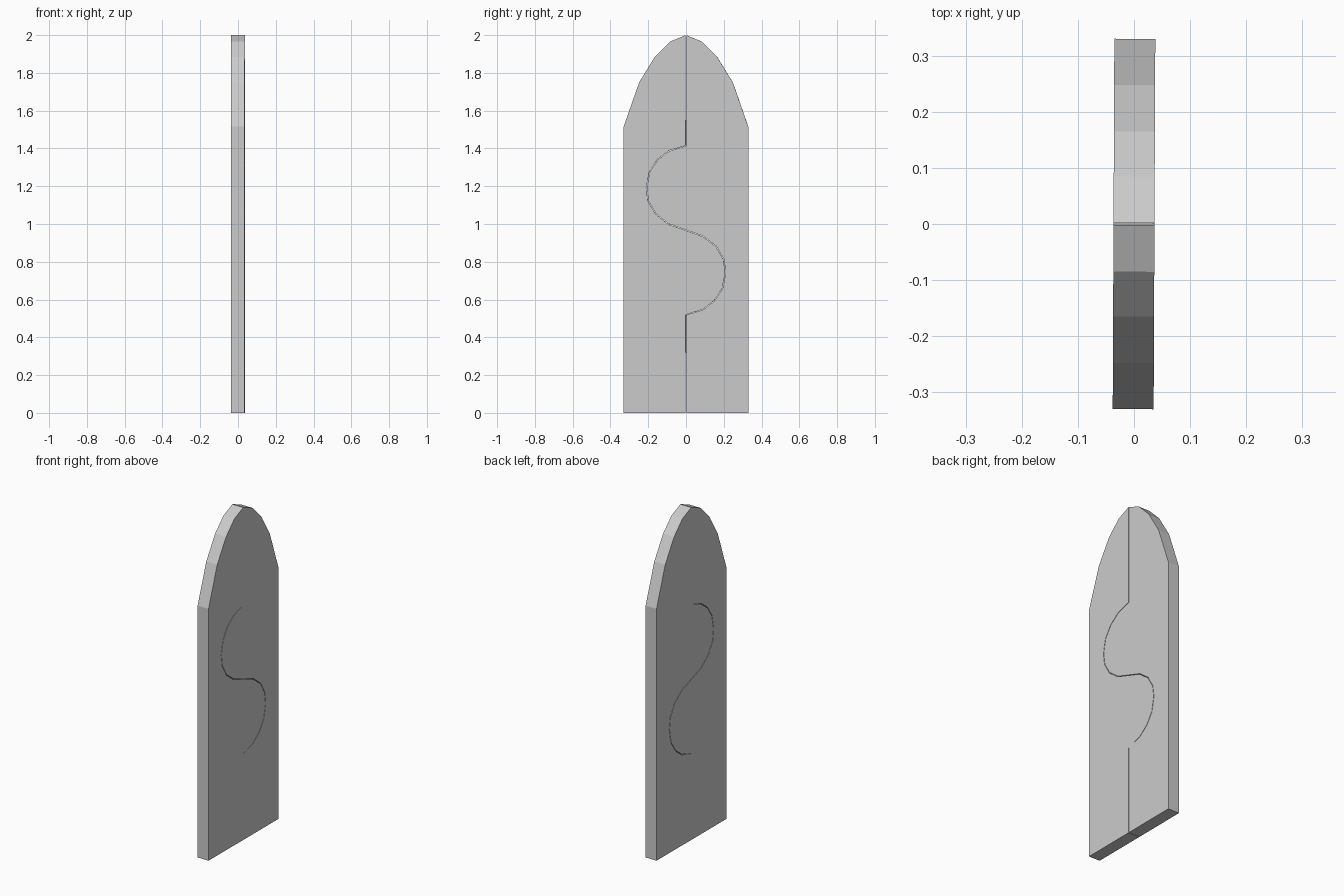
import bpy, bmesh

if "Cube" in bpy.data.objects:
    bpy.data.objects.remove(bpy.data.objects["Cube"])

THICK = 0.0365   # half thickness
GAP = 0.0015     # half of the seam gap
SKEW = -0.0045   # slight turn of the closed doors

# S-shaped seam: upper bulge, then the same turned half way round
MID = 0.967
bulge = [(0, 1.415), (-0.09, 1.387), (-0.15, 1.341), (-0.193, 1.275),
         (-0.209, 1.192), (-0.2, 1.122), (-0.16, 1.053), (-0.09, 0.999)]
seam = bulge + [(-y, 2 * MID - z) for y, z in reversed(bulge)]

# Pointed arch, from tip to outer corner
arch = [(0.085, 1.965), (0.165, 1.885), (0.248, 1.75), (0.33, 1.515), (0.33, 0)]


def door_leaf(name, side):
    inner = [(0, 2.0)] + seam + [(0, 0)]
    pts = []
    for i, (y, z) in enumerate(inner):
        # offset along the seam normal to leave a hairline gap
        a, b = inner[max(i - 1, 0)], inner[min(i + 1, len(inner) - 1)]
        dy, dz = b[0] - a[0], b[1] - a[1]
        d = (dy * dy + dz * dz) ** 0.5
        oz = side * GAP * dy / d if 0 < i < len(inner) - 1 else 0
        pts.append((y - side * GAP * dz / d, z + oz))
    pts += [(side * y, z) for y, z in reversed(arch)]
    bm = bmesh.new()
    face = bm.faces.new([bm.verts.new((-THICK, y, z)) for y, z in pts])
    ext = bmesh.ops.extrude_face_region(bm, geom=[face], use_keep_orig=True)
    moved = [v for v in ext["geom"] if isinstance(v, bmesh.types.BMVert)]
    bmesh.ops.translate(bm, verts=moved, vec=(2 * THICK, 0, 0))
    bmesh.ops.recalc_face_normals(bm, faces=bm.faces)
    mesh = bpy.data.meshes.new(name)
    bm.to_mesh(mesh)
    bm.free()
    obj = bpy.data.objects.new(name, mesh)
    obj.rotation_euler.z = SKEW
    bpy.context.collection.objects.link(obj)


# Two interlocking door leaves
door_leaf("front_door_leaf", -1)
door_leaf("back_door_leaf", 1)
